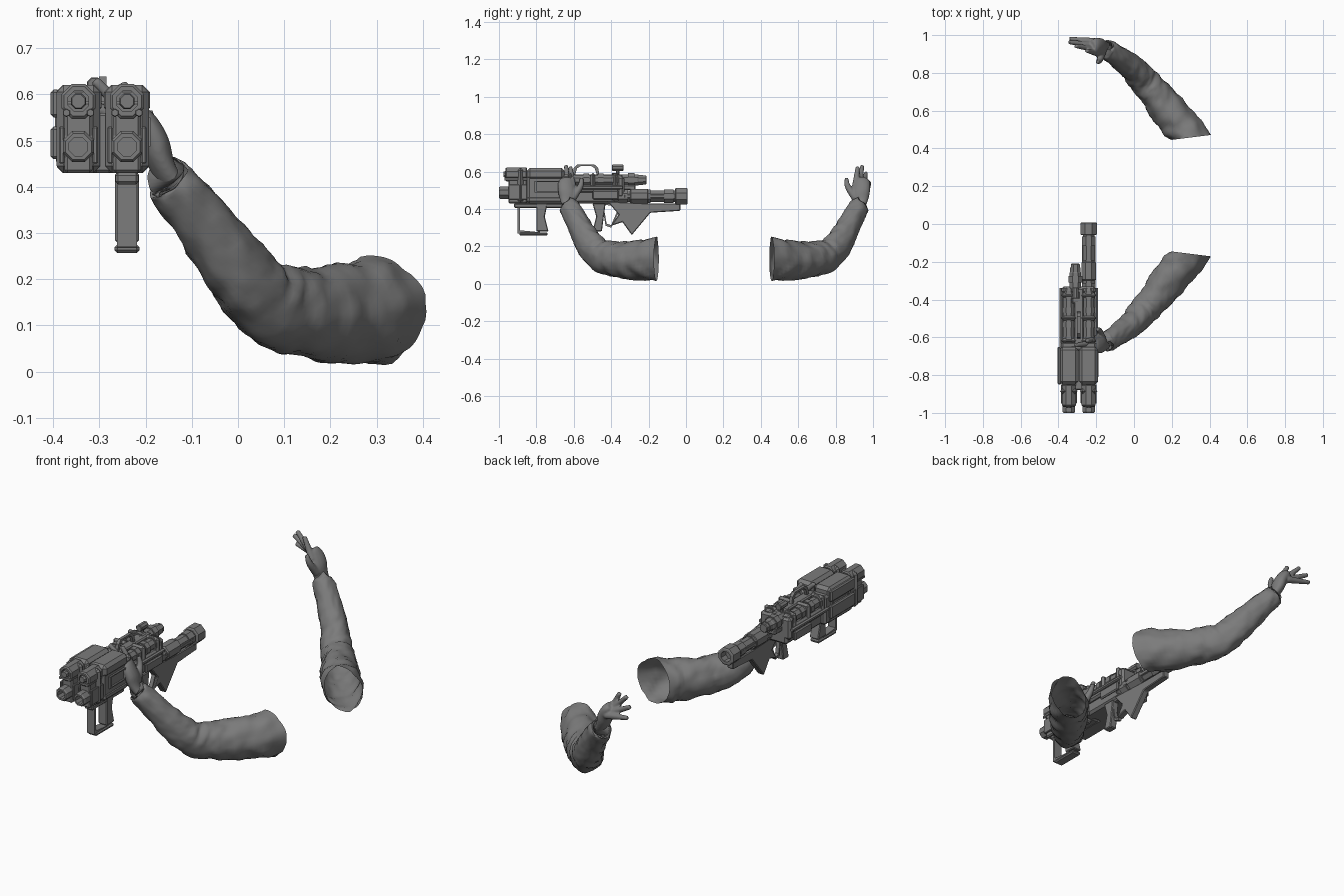
import bpy, bmesh, math
from mathutils import Vector, Matrix, noise

if "Cube" in bpy.data.objects:
    bpy.data.objects.remove(bpy.data.objects["Cube"])

grey = bpy.data.materials.new("mid_grey")
grey.use_nodes = True
grey.diffuse_color = (.2, .2, .2, 1)
grey.node_tree.nodes["Principled BSDF"].inputs["Base Color"].default_value = grey.diffuse_color


def finish(name, bm, bevel=None):
    bmesh.ops.recalc_face_normals(bm, faces=bm.faces)
    mesh = bpy.data.meshes.new(name)
    bm.to_mesh(mesh)
    bm.free()
    mesh.materials.append(grey)
    part = bpy.data.objects.new(name, mesh)
    bpy.context.collection.objects.link(part)
    if bevel:
        chamfer = part.modifiers.new("chamfer", "BEVEL")
        chamfer.width, chamfer.segments = bevel, 1
    return part


def skin(bm, rings, caps=True, cyclic=False):
    """Bridge closed rings of points, in order."""
    loops = [[bm.verts.new(point) for point in ring] for ring in rings]
    count = len(loops[0])
    following = loops[1:] + (loops[:1] if cyclic else [])
    for near, far in zip(loops, following):
        for i in range(count):
            j = (i + 1) % count
            bm.faces.new((near[i], near[j], far[j], far[i]))
    if caps:
        bm.faces.new(loops[0])
        bm.faces.new(loops[-1])


def box(name, x, half, front, back, low, high, bevel=.006):
    """Chamfered block centred on x."""
    plate(name, x, half, [(front, low), (back, low), (back, high), (front, high)], bevel)


def plate(name, x, half, outline, bevel=.004):
    """Side outline (y, z) given thickness across x."""
    bm = bmesh.new()
    skin(bm, [[(side, y, z) for y, z in outline] for side in (x - half, x + half)])
    finish(name, bm, bevel)


def loop(name, x, half, outline, thick):
    """Closed side frame running along an outline (y, z)."""
    bm = bmesh.new()
    points = [Vector(point) for point in outline]
    middle = sum(points, Vector((0, 0))) / len(points)
    rings = []
    for outer in points:
        inner = outer + (middle - outer).normalized() * thick
        rings.append([(x + side, p.x, p.y) for side, p in
                      ((-half, outer), (half, outer), (half, inner), (-half, inner))])
    skin(bm, rings, caps=False, cyclic=True)
    finish(name, bm)


def tube(name, x, z, front, back, radius, bands=0, bore=0, sides=8):
    """Faceted tube along y, with raised bands; bore is the signed open end."""
    length = back - front
    steps = [(front, radius * .85), (front + length * .05, radius)]
    for band in range(bands):
        start = front + length * (band + .3) / bands
        end = start + length * .4 / bands
        steps += [(start, radius), (start, radius * 1.2), (end, radius * 1.2), (end, radius)]
    steps += [(back - length * .05, radius), (back, radius * .85)]
    if bore > 0:
        steps += [(back, radius * .6), (back - length * .6, radius * .6)]
    elif bore < 0:
        steps = [(front + length * .6, radius * .6), (front, radius * .6)] + steps
    bm = bmesh.new()
    angles = [math.tau * (i + .5) / sides for i in range(sides)]
    skin(bm, [[(x + r * math.cos(a), y, z + r * math.sin(a)) for a in angles] for y, r in steps])
    finish(name, bm)


# shared gun lines: left and right barrels, middle, pod front and back, heights
LEFT, RIGHT = -.24, -.345
CENTRE = (LEFT + RIGHT) / 2
FRONT, BACK = -.85, -.65
LOW, MIDDLE, HIGH = .43, .53, .62
UPPER, LOWER = .585, .487

# twin front pods
for side, x, out in (("left", LEFT, 1), ("right", RIGHT, -1)):
    box(side + "_pod_upper", x, .05, FRONT, BACK, .555, HIGH, .016)
    box(side + "_pod_core", x, .042, FRONT, BACK + .03, LOW, UPPER, .012)
    box(side + "_pod_lower", x, .046, FRONT, BACK, LOW, .47, .012)
    loop(side + "_pod_panel", x + out * .044, .007,
         [(y, z) for y, z in ((-.81, LOWER), (-.67, LOWER), (-.67, .55), (-.81, .55))], .014)
    box(side + "_pod_collar", x, .047, FRONT - .05, FRONT - .02, LOW, HIGH, .018)
    box(side + "_pod_bridge", x, .03, FRONT - .1, FRONT, LOW, UPPER)
    tube(side + "_upper_sleeve", x, UPPER, FRONT - .115, FRONT, .04, bore=-1)
    tube(side + "_upper_muzzle", x, UPPER, FRONT - .125, FRONT, .018)
    tube(side + "_lower_sleeve", x, LOWER, FRONT - .1, FRONT, .041)
    tube(side + "_lower_muzzle", x, LOWER, -1, FRONT, .036, bore=-1)
    for offset in (-.026, .026):
        tube(side + "_muzzle_pin", x + offset, .56, FRONT - .12, FRONT, .009, sides=6)
        box(side + "_muzzle_lug", x + offset * 1.4, .006, FRONT - .1, FRONT, .45, MIDDLE, .003)

box("pod_side_rail", -.395, .01, FRONT, BACK, .55, .61)
box("pod_side_rail_low", -.395, .01, FRONT, BACK, .46, MIDDLE)
box("pod_link", CENTRE, .02, FRONT - .03, BACK, LOW, .56)

# receiver
box("receiver_lower", CENTRE, .07, BACK, -.33, LOW, .5, .012)
box("receiver_middle", CENTRE, .087, BACK, -.36, LOWER, MIDDLE, .01)
box("receiver_spine", CENTRE, .025, BACK, -.34, MIDDLE, UPPER)
box("rear_block", CENTRE, .09, -.37, -.33, .46, .575, .012)
for side, x, out in (("left", LEFT, 1), ("right", RIGHT, -1)):
    tube(side + "_upper_tube", x, .555, BACK, -.34, .03, bands=4)
    tube(side + "_rod", x + out * .041, .515, BACK, -.34, .01, sides=6)
    box(side + "_cover", x + out * .041, .008, -.5, -.36, .45, .5)
    for i in range(3):
        start = BACK + .02 + i * .12
        box(side + "_tube_clamp", x, .04, start, start + .024, .5, .592, .01)

# tapered scope, its mount and the round sight on top
SCOPE = -.31
tube("scope_body", SCOPE, .555, -.42, -.25, .033, bands=2)
tube("scope_lens", SCOPE, .555, -.28, -.21, .025, bands=1)
box("scope_base", SCOPE, .027, -.4, -.27, .5, MIDDLE)
box("sight_post", SCOPE, .008, -.375, -.355, UPPER - .02, HIGH)
tube("sight_knob", SCOPE, HIGH, -.395, -.335, .018)

# carry handle
loop("carry_handle", CENTRE, .008, [(-.61, .57), (-.6, HIGH), (-.58, .638), (-.49, .638), (-.47, HIGH), (-.46, .57)], .018)

# rear tube with its open end
AXIS = .468
tube("rear_tube", LEFT, AXIS, -.4, -.03, .032, bands=3)
tube("rear_collar", LEFT, AXIS, -.3, -.2, .042)
tube("rear_cap", LEFT, AXIS, -.058, .008, .048, bore=1)
for offset in (-.03, .03):
    box("rear_tube_strip", LEFT + offset, .006, -.33, -.07, AXIS - .01, AXIS + .01, .003)

# stock, grips and guards underneath
plate("stock", LEFT, .018, [(-.42, .44), (-.36, .37), (-.4, .31), (-.34, .33), (-.29, .26),
                            (-.19, .38), (-.03, .39), (-.03, LOW), (-.2, LOW)])
plate("rear_grip", LEFT, .02, [(-.5, LOW), (-.43, LOW), (-.45, .28), (-.5, .28), (-.48, .36)])
loop("trigger_guard", LEFT, .01, [(-.45, LOW), (-.43, .31), (-.4, .3), (-.36, .38), (-.36, LOW)], .013)
plate("front_grip", LEFT, .026, [(-.8, LOW), (-.74, LOW), (-.755, .36), (-.735, .28), (-.8, .28), (-.8, .36)])
loop("front_guard", LEFT, .022, [(-.9, LOW), (-.9, .27), (-.78, .26), (-.78, LOW)], .02)
box("grip_foot", LEFT, .027, -.89, -.74, .257, .275)
box("grip_rail", LEFT, .025, -.92, BACK, .405, LOW)


def curve(points, samples=8):
    """Smooth path through points, each with a last value for its radius."""
    knots = [Vector(point) for point in points]
    knots = [knots[0] * 2 - knots[1]] + knots + [knots[-1] * 2 - knots[-2]]
    path = []
    for a, b, c, d in zip(knots, knots[1:], knots[2:], knots[3:]):
        for k in range(samples):
            t = k / samples
            enter, leave = (c - a) / 2, (d - b) / 2
            bend = (c - b) * 3 - enter * 2 - leave
            path.append(b + enter * t + bend * t ** 2 + (enter + leave - (c - b) * 2) * t ** 3)
    return path + [knots[-2]]


def sweep(bm, points, sides=16, tall=1, folds=0, caps=True, opening=None):
    """Round limb along a curve; folds gives slanted cloth wrinkles."""
    path, rings = curve(points), []
    for i, knot in enumerate(path):
        centre, radius = knot.xyz, knot.w
        ahead = (path[min(i + 1, len(path) - 1)].xyz - path[max(i - 1, 0)].xyz).normalized()
        if opening:
            ahead = ahead.lerp(opening, max(0, 1 - i / 8))
        across = ahead.cross(Vector((0, 0, 1))).normalized()
        up = across.cross(ahead).normalized()
        ring = []
        for j in range(sides):
            angle = math.tau * j / sides
            c, s = math.cos(angle), math.sin(angle)
            spot = Vector((c, s, i * .22 + c * .6))
            crease = 1 + folds * (noise.noise(spot * 1.3) + noise.noise(spot * 3) / 2)
            ring.append(centre + (across * c + up * s * tall) * radius * crease)
        rings.append(ring)
    skin(bm, rings, caps)


def pair(name, bm):
    """Smooth limb repeated on the far side of the plane between the two arms."""
    plane = .15
    bm.transform(Matrix.Translation((0, -plane, 0)))
    limb = finish(name, bm)
    limb.location.y = plane
    for face in limb.data.polygons:
        face.use_smooth = True
    return limb


def mirror(limb):
    mod = limb.modifiers.new("opposite_arm", "MIRROR")
    mod.use_axis = (False, True, False)
    mod.use_mirror_merge = False


# sleeves, open at the shoulder and thinning evenly to the cuff
route = [(.3, -.158, .13), (.215, -.26, .125), (.125, -.375, .13), (.055, -.455, .155),
         (0, -.52, .22), (-.065, -.57, .31), (-.142, -.622, .405)]
arm = [point + (.106 - .009 * i,) for i, point in enumerate(route)]
arm.append((-.15, -.628, .415, .036))
bm = bmesh.new()
sweep(bm, arm, sides=40, tall=1.08, folds=.11, caps=False, opening=Vector((-.125, -1, 0)))
mirror(pair("sleeves", bm))

# hands: palm, fanned fingers and thumb fused together
bm = bmesh.new()
sweep(bm, [(-.13, -.615, .39, .036), (-.16, -.63, .435, .04), (-.18, -.634, .49, .05),
           (-.205, -.64, .54, .045), (-.22, -.64, .56, .03)], tall=.65)
for i, length in enumerate((.13, .17, .175, .155)):
    angle = math.radians(62 - 17 * i)
    aim = Vector((-math.cos(angle), -.1, math.sin(angle)))
    base = Vector((-.19, -.605 - .02 * i, .51))
    sweep(bm, [(*(base + aim * length * part), .02 - .009 * part) for part in (.1, .5, .9, 1)], sides=12)
sweep(bm, [(-.17, -.605, .46, .022), (-.183, -.565, .52, .016), (-.195, -.558, .565, .01)], sides=12)
hands = pair("hands", bm)
fuse = hands.modifiers.new("fuse", "REMESH")
fuse.mode, fuse.voxel_size, fuse.use_smooth_shade = "VOXEL", .005, True
soften = hands.modifiers.new("soften", "SMOOTH")
soften.factor, soften.iterations = .5, 4
mirror(hands)
